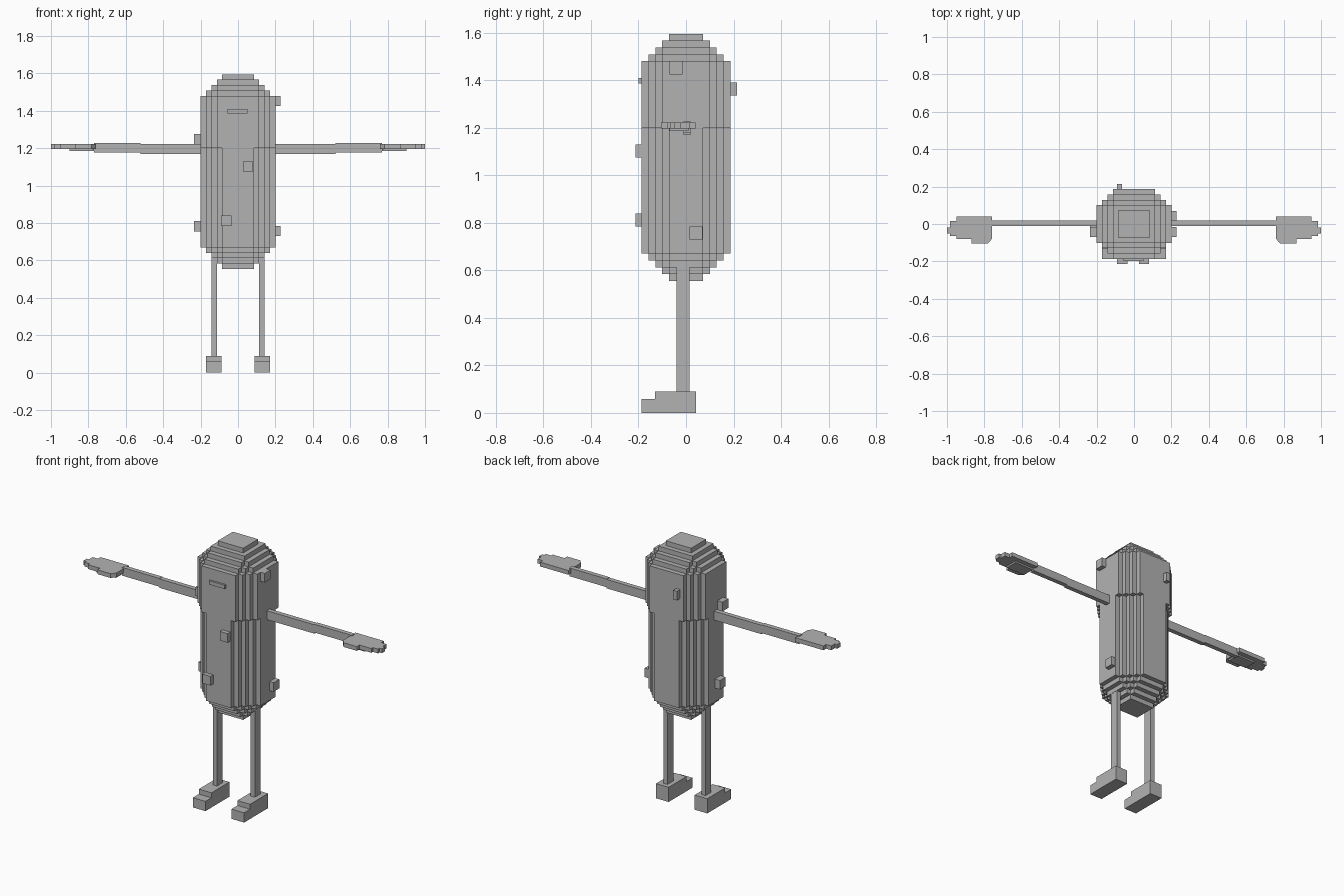
import bpy, bmesh

if "Cube" in bpy.data.objects:
    bpy.data.objects.remove(bpy.data.objects["Cube"])

grey = bpy.data.materials.new("plain grey")
grey.diffuse_color = (0.45, 0.45, 0.45, 1)
grey.use_nodes = True
grey.node_tree.nodes["Principled BSDF"].inputs["Base Color"].default_value = grey.diffuse_color


def prism(name, outline, z0, z1):
    """Extrude a plan outline between two heights."""
    bm = bmesh.new()
    face = bm.faces.new([bm.verts.new((x, y, z0)) for x, y in outline])
    top = bmesh.ops.extrude_face_region(bm, geom=[face])
    verts = [v for v in top["geom"] if isinstance(v, bmesh.types.BMVert)]
    bmesh.ops.translate(bm, verts=verts, vec=(0, 0, z1 - z0))
    bmesh.ops.recalc_face_normals(bm, faces=bm.faces)
    mesh = bpy.data.meshes.new(name)
    bm.to_mesh(mesh)
    bm.free()
    mesh.materials.append(grey)
    ob = bpy.data.objects.new(name, mesh)
    bpy.context.collection.objects.link(ob)
    return ob


def box(name, x0, x1, y0, y1, z0, z1):
    return prism(name, [(x0, y0), (x1, y0), (x1, y1), (x0, y1)], z0, z1)


def stepped_outline(k, corner):
    """Rectangle with staircase corners, shrunk by k steps."""
    S = 0.0288
    steps = [(i, max(k, corner + k - i)) for i in range(k, 5)
             if max(k, corner + k - i) <= 4]
    quarter = []
    for n, (i, j) in enumerate(steps):
        x, y = 0.2 - S * i, 0.187 - S * j
        if n and steps[n - 1][1] != j:
            quarter.append((x, 0.187 - S * steps[n - 1][1]))
        if n == 0 or steps[n - 1][1] != j:
            quarter.append((x, y))
    right = quarter[:]
    left = [(-x, y) for x, y in reversed(quarter)]
    upper = right + left
    return upper + [(-x, -y) for x, y in upper]


# Body: straight trunk with stepped caps at both ends
prism("body_lower", stepped_outline(0, 4), 0.67, 1.2)
prism("body_upper", stepped_outline(0, 3), 1.2, 1.48)
for k in range(1, 5):
    h = 0.0288
    prism(f"top_step_{k}", stepped_outline(k, 3), 1.48 + h * (k - 1), 1.48 + h * k)
    prism(f"bottom_step_{k}", stepped_outline(k, 4), 0.67 - h * k, 0.67 - h * (k - 1))

# Mouth bar on the face
box("mouth", -0.055, 0.05, -0.199, -0.18, 1.387, 1.41)

# Square bumps scattered over the skin
bumps = [
    (0.19, 0.228, -0.07, -0.015, 1.425, 1.48),
    (0.19, 0.228, 0.015, 0.07, 0.73, 0.785),
    (-0.235, -0.19, -0.07, -0.015, 1.22, 1.275),
    (-0.235, -0.19, -0.045, 0.01, 0.755, 0.81),
    (0.027, 0.08, -0.213, -0.18, 1.075, 1.13),
    (-0.09, -0.035, -0.213, -0.18, 0.785, 0.84),
    (-0.09, -0.065, 0.18, 0.215, 1.335, 1.39),
]
for n, b in enumerate(bumps):
    box(f"bump_{n + 1}", *b)

# Limbs, mirrored left and right
palm = [(0.76, 0.04), (0.76, -0.08), (0.782, -0.105), (0.87, -0.105),
        (0.87, -0.08), (0.95, -0.08), (0.95, -0.065), (0.985, -0.065),
        (0.985, -0.05), (1.0, -0.05), (1.0, -0.02), (0.985, -0.02),
        (0.985, 0.015), (0.95, 0.015), (0.95, 0.04)]
parts = [
    box("upper_arm", 0.18, 0.52, -0.01, 0.018, 1.17, 1.224),
    box("forearm", 0.52, 0.77, -0.01, 0.018, 1.177, 1.227),
    prism("hand", palm, 1.196, 1.222),
    box("palm_pad", 0.77, 0.9, -0.07, 0.01, 1.186, 1.2),
    box("leg", 0.113, 0.141, -0.04, 0.015, 0.08, 0.67),
    box("foot", 0.087, 0.172, -0.13, 0.042, 0.0, 0.089),
    box("toe", 0.087, 0.172, -0.187, -0.13, 0.0, 0.059),
]
for ob in parts:
    mod = ob.modifiers.new("mirror", "MIRROR")
    mod.use_axis = (True, False, False)
    mod.use_mirror_merge = False
